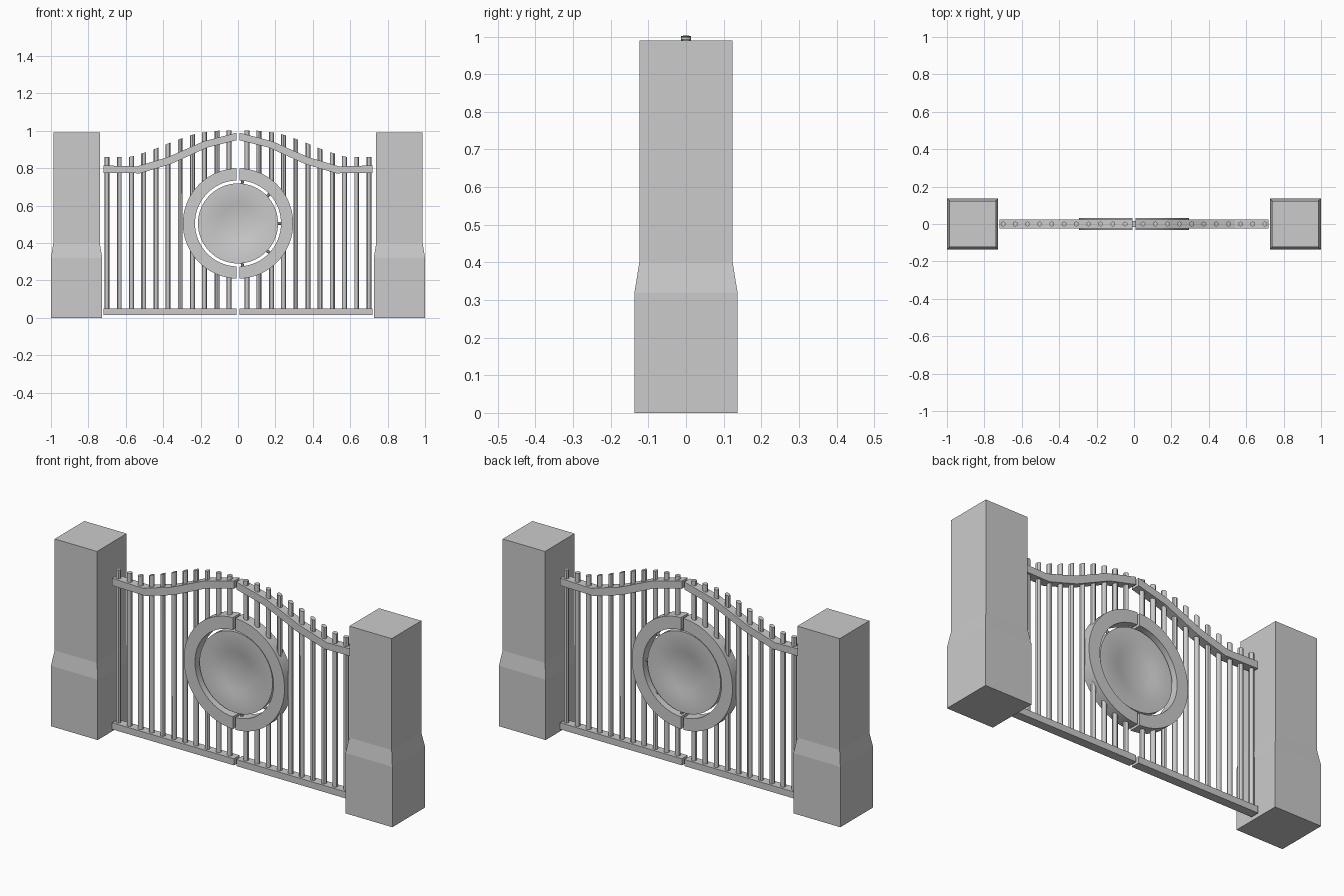
import bpy, bmesh, math
from mathutils import Vector, Matrix

if "Cube" in bpy.data.objects:
    bpy.data.objects.remove(bpy.data.objects["Cube"])

CZ = 0.505          # medallion centre height
GAP = 0.007         # half the slit between the leaves


def finish(name, bm, smooth=False):
    bmesh.ops.recalc_face_normals(bm, faces=bm.faces)
    me = bpy.data.meshes.new(name)
    bm.to_mesh(me)
    bm.free()
    ob = bpy.data.objects.new(name, me)
    bpy.context.collection.objects.link(ob)
    if smooth:
        bpy.ops.object.select_all(action='DESELECT')
        ob.select_set(True)
        bpy.context.view_layer.objects.active = ob
        bpy.ops.object.shade_smooth_by_angle(angle=math.radians(30))
    return ob


def extrude_xz(name, outline, half_y, smooth=False):
    """Outline in the front plane, given thickness along y."""
    bm = bmesh.new()
    f = bm.faces.new([bm.verts.new((x, -half_y, z)) for x, z in outline])
    r = bmesh.ops.extrude_face_region(bm, geom=[f])
    verts = [v for v in r['geom'] if isinstance(v, bmesh.types.BMVert)]
    bmesh.ops.translate(bm, verts=verts, vec=(0, 2 * half_y, 0))
    return finish(name, bm, smooth)


def pillar(name, cx):
    bm = bmesh.new()
    prev = None
    for h, z in ((0.137, 0), (0.137, 0.32), (0.124, 0.40), (0.124, 0.99)):
        loop = [bm.verts.new((cx + sx * h, sy * h, z))
                for sx, sy in ((-1, -1), (1, -1), (1, 1), (-1, 1))]
        if prev:
            for i in range(4):
                j = (i + 1) % 4
                bm.faces.new((prev[i], prev[j], loop[j], loop[i]))
        else:
            bm.faces.new(loop)
        prev = loop
    bm.faces.new(prev)
    finish(name, bm)


def add_bar(bm, x, z0, z1, slope=0.0, r=0.013):
    """Round upright whose top end is cut along the given slope."""
    geo = bmesh.ops.create_cone(bm, cap_ends=True, segments=12,
                                radius1=r, radius2=r, depth=1)
    for v in geo['verts']:
        top = v.co.z > 0
        v.co.z = z1 + v.co.x * slope if top else z0
        v.co.x += x


# bar spacing and tops, outer to inner
XS = [0.70 - 0.0652 * i for i in range(11)]
TOPS = [0.86, 0.86, 0.863, 0.882, 0.905, 0.932, 0.957, 0.979, 0.992, 1.0, 1.002]
RAIL_TOP = [(0.72, 0.815), (0.54, 0.81), (0.374, 0.86), (0.182, 0.945), (GAP, 0.99)]
RAIL_LOW = [(0.72, 0.776), (0.524, 0.773), (0.358, 0.823), (0.166, 0.91), (GAP, 0.95)]

for side, s in (("left", -1), ("right", 1)):
    pillar(side + "_pillar", s * 0.863)

    # rails
    extrude_xz(side + "_bottom_rail",
               [(s * x, z) for x, z in ((GAP, 0.015), (0.72, 0.015), (0.72, 0.05), (GAP, 0.05))],
               0.024)
    extrude_xz(side + "_top_rail",
               [(s * x, z) for x, z in RAIL_TOP + RAIL_LOW[::-1]], 0.024)

    # uprights, interrupted by the medallion ring
    bm = bmesh.new()
    for i, (x, top) in enumerate(zip(XS, TOPS)):
        a, b = max(i - 1, 0), min(i + 1, 10)
        slope = s * (TOPS[b] - TOPS[a]) / (XS[b] - XS[a])
        if x < 0.26:
            h = math.sqrt(0.26 ** 2 - x * x)
            add_bar(bm, s * x, 0.03, CZ - h)
            add_bar(bm, s * x, CZ + h, top, slope)
        else:
            add_bar(bm, s * x, 0.03, top, slope)
    finish(side + "_bars", bm, True)

    # half ring
    arc = []
    for r, sign in ((0.295, 1), (0.23, -1)):
        lim = math.acos(GAP / r)
        arc += [(s * r * math.cos(t), CZ + r * math.sin(t))
                for t in (sign * lim * (2 * k / 36 - 1) for k in range(37))]
    extrude_xz(side + "_half_ring", arc, 0.032, True)

# central disc with a shallow dish on both faces
bm = bmesh.new()
N = 64
D = 0.016
profile = [(0.095, -D + 0.009), (0.12, -D), (0.214, -D),
           (0.214, D), (0.12, D), (0.095, D - 0.009)]
loops = [[bm.verts.new((r * math.cos(2 * math.pi * k / N), y,
                        CZ + r * math.sin(2 * math.pi * k / N))) for k in range(N)]
         for r, y in profile]
for p, q in zip(loops, loops[1:]):
    for k in range(N):
        j = (k + 1) % N
        bm.faces.new((p[k], p[j], q[j], q[k]))
bm.faces.new(loops[0])
bm.faces.new(loops[-1])
finish("centre_disc", bm, True)

# pins that hold the disc to the right half ring
bm = bmesh.new()
for deg in (-84, -43, 0, 43, 84):
    d = Vector((math.cos(math.radians(deg)), 0, math.sin(math.radians(deg))))
    m = Matrix.Translation(d * 0.222 + Vector((0, 0, CZ))) @ d.to_track_quat('Z', 'Y').to_matrix().to_4x4()
    bmesh.ops.create_cone(bm, cap_ends=True, segments=10, radius1=0.008,
                          radius2=0.008, depth=0.03, matrix=m)
finish("disc_pins", bm, True)
